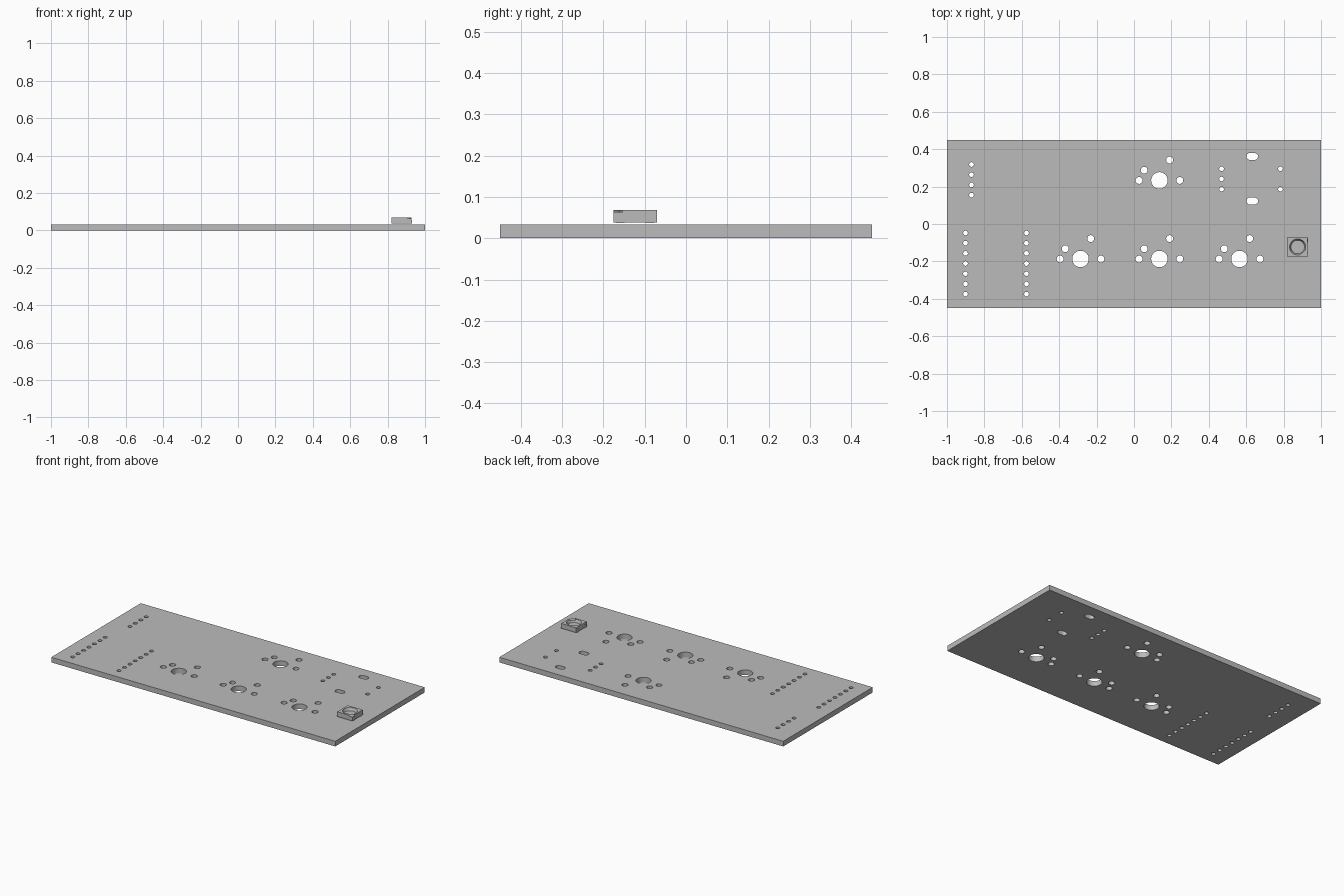
import bpy, bmesh, math
from mathutils import Matrix, Vector

cube = bpy.data.objects.get("Cube")
if cube:
    bpy.data.objects.remove(cube)

THICK = 0.033
PITCH = 0.0545

grey = bpy.data.materials.new("plain_grey")
grey.use_nodes = True
colour = (0.5, 0.5, 0.5, 1)
grey.diffuse_color = colour
grey.node_tree.nodes["Principled BSDF"].inputs["Base Color"].default_value = colour


def add_mesh(name, bm):
    mesh = bpy.data.meshes.new(name)
    bm.to_mesh(mesh)
    bm.free()
    mesh.materials.append(grey)
    obj = bpy.data.objects.new(name, mesh)
    bpy.context.collection.objects.link(obj)
    return obj


def box(name, centre, size, turn=0):
    bm = bmesh.new()
    bmesh.ops.create_cube(bm, size=1, matrix=Matrix.Translation(centre)
                          @ Matrix.Rotation(turn, 4, "Z") @ Matrix.Diagonal((*size, 1)))
    return add_mesh(name, bm)


def select_only(obj):
    bpy.ops.object.select_all(action="DESELECT")
    obj.select_set(True)
    bpy.context.view_layer.objects.active = obj


def cut(obj, cutter):
    mod = obj.modifiers.new("cut", "BOOLEAN")
    mod.operation = "DIFFERENCE"
    mod.solver = "EXACT"
    mod.object = cutter
    select_only(obj)
    bpy.ops.object.modifier_apply(modifier="cut")
    bpy.data.objects.remove(cutter)


# Board outline and holes as one filled flat curve
curve = bpy.data.curves.new("board", "CURVE")
curve.dimensions = "2D"
curve.fill_mode = "BOTH"
curve.extrude = THICK / 2


def loop(points):
    spline = curve.splines.new("POLY")
    spline.points.add(len(points) - 1)
    for p, (x, y) in zip(spline.points, points):
        p.co = (x, y, 0, 1)
    spline.use_cyclic_u = True


def hole(x, y, r, stretch=0, sides=32):
    """Round hole, or a slot when stretched sideways."""
    pts = []
    for i in range(sides):
        a = 2 * math.pi * (i + 0.5) / sides
        side = math.copysign(stretch, math.cos(a))
        pts.append((x + side + r * math.cos(a), y + r * math.sin(a)))
    loop(pts)


def pin_row(x, top, count, step=PITCH):
    for i in range(count):
        hole(x, top - i * step, 0.0125, sides=20)


loop([(-1, -0.45), (1, -0.45), (1, 0.45), (-1, 0.45)])

# Key switch footprints: centre post, two side pegs, two pins
for x, y in [(0.136, 0.233), (-0.286, -0.187), (0.136, -0.187), (0.564, -0.187)]:
    hole(x, y, 0.044, sides=48)
    for dx, dy in [(-2, 0), (2, 0), (-1.5, 1), (1, 2)]:
        hole(x + dx * PITCH, y + dy * PITCH, 0.0183)

# Header rows
pin_row(-0.869, 0.318, 4)
pin_row(-0.901, -0.048, 7)
pin_row(-0.575, -0.048, 7)

# Rotary knob footprint with two mounting slots
pin_row(0.468, 0.295, 3)
pin_row(0.783, 0.295, 2, 2 * PITCH)
for y in (0.361, 0.123):
    hole(0.632, y, 0.0185, stretch=0.0125)

board = bpy.data.objects.new("board", curve)
bpy.context.collection.objects.link(board)
board.location.z = THICK / 2
select_only(board)
bpy.ops.object.convert(target="MESH")
board = bpy.context.object
bm = bmesh.new()
bm.from_mesh(board.data)
bmesh.ops.remove_doubles(bm, verts=bm.verts, dist=0.00005)
bmesh.ops.recalc_face_normals(bm, faces=bm.faces)
bm.to_mesh(board.data)
bm.free()
board.data.materials.clear()
board.data.materials.append(grey)
select_only(board)
bpy.ops.object.shade_smooth_by_angle(angle=math.radians(30))

# Lamp housing with a tapered round well and a clipped corner
CX, CY, LOW, TOP = 0.875, -0.123, 0.038, 0.069
HALF = 0.053
housing = box("lamp_housing", (CX, CY, (LOW + TOP) / 2), (2 * HALF, 2 * HALF, TOP - LOW))
bm = bmesh.new()
depth = 0.018
bmesh.ops.create_cone(bm, cap_ends=True, segments=48, radius1=0.036, radius2=0.0435,
                      depth=depth, matrix=Matrix.Translation((CX, CY, TOP + 0.0005 - depth / 2)))
cut(housing, add_mesh("well_cutter", bm))
cut(housing, box("corner_cutter", (CX + HALF, CY - HALF, TOP),
                 (0.032, 0.08, 0.012), math.radians(45)))
select_only(housing)
bpy.ops.object.shade_smooth_by_angle(angle=math.radians(30))

# Metal terminals wrapping the housing's left and right sides
for side, label in ((1, "left"), (-1, "right")):
    for dy, place in ((-0.036, "front"), (0.035, "back")):
        box(f"terminal_{label}_{place}",
            (CX + side * (HALF - 0.008), CY + dy, LOW + 0.0085), (0.018, 0.02, 0.019))
